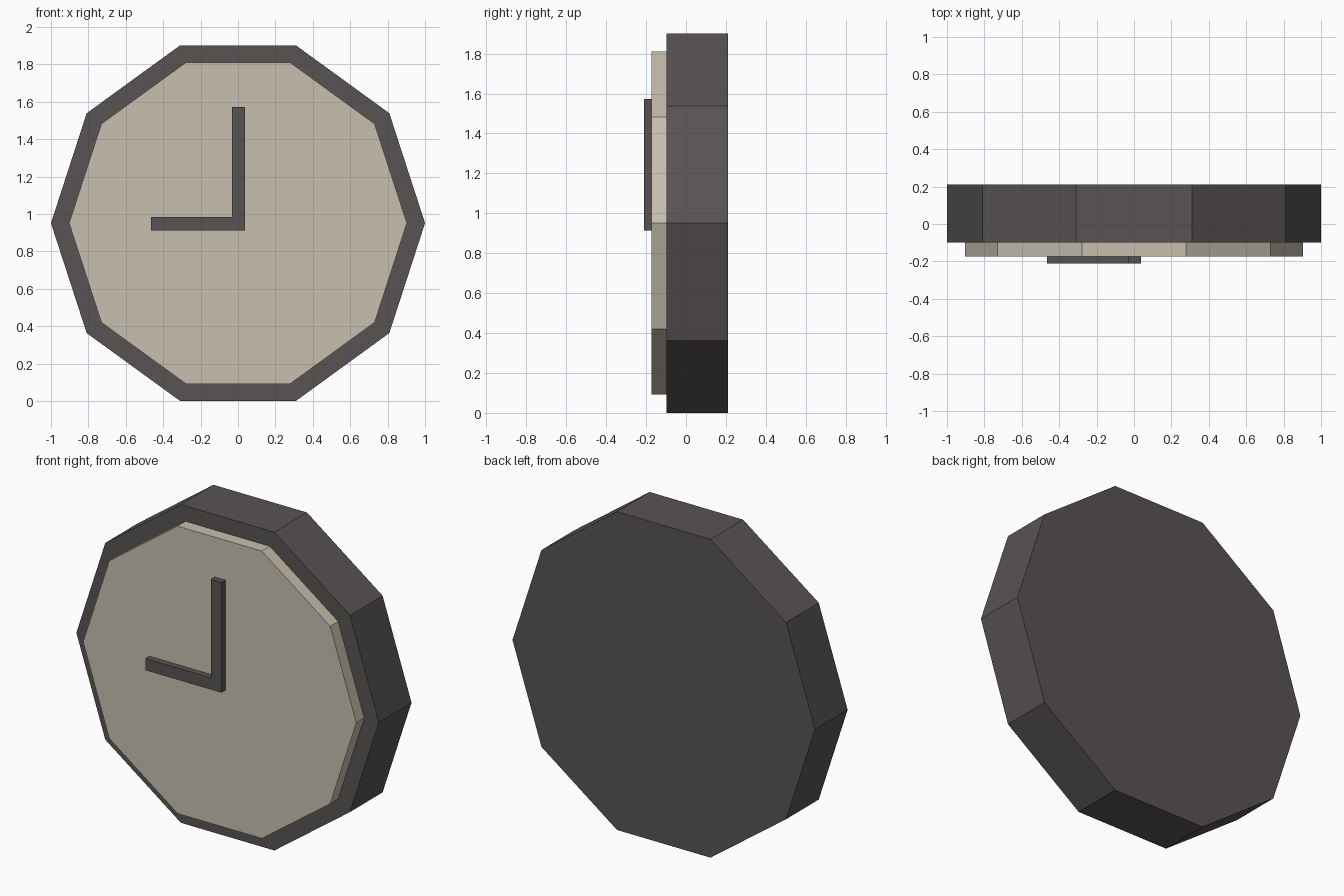
import bpy, bmesh, math

if "Cube" in bpy.data.objects:
    bpy.data.objects.remove(bpy.data.objects["Cube"])

CZ = math.sin(math.radians(72))  # centre height of the unit decagon


def material(name, rgb):
    m = bpy.data.materials.new(name)
    m.diffuse_color = (*rgb, 1.0)
    m.use_nodes = True
    m.node_tree.nodes["Principled BSDF"].inputs["Base Color"].default_value = m.diffuse_color
    return m


def prism(name, profile, y0, y1, mat):
    """Extrude an x/z profile from y0 (front) to y1 (back)."""
    bm = bmesh.new()
    face = bm.faces.new([bm.verts.new((x, y0, z)) for x, z in profile])
    ext = bmesh.ops.extrude_face_region(bm, geom=[face], use_keep_orig=True)
    for v in ext["geom"]:
        if isinstance(v, bmesh.types.BMVert):
            v.co.y = y1
    bmesh.ops.recalc_face_normals(bm, faces=bm.faces[:])
    mesh = bpy.data.meshes.new(name)
    bm.to_mesh(mesh)
    bm.free()
    mesh.materials.append(mat)
    obj = bpy.data.objects.new(name, mesh)
    bpy.context.collection.objects.link(obj)
    return obj


def decagon(r):
    return [(r * math.cos(math.radians(36 * i)),
             CZ + r * math.sin(math.radians(36 * i))) for i in range(10)]


dark = material("dark_grey", (0.098, 0.088, 0.086))
cream = material("cream", (0.58, 0.525, 0.43))

# Ten-sided case and raised dial
prism("clock_case", decagon(1.0), -0.098, 0.21, dark)
prism("clock_dial", decagon(0.903), -0.173, -0.098, cream)

# Hour and minute hands joined at the centre as one L shape
prism("clock_hands",
      [(-0.465, 0.913), (0.037, 0.913), (0.037, 1.572),
       (-0.033, 1.572), (-0.033, 0.983), (-0.465, 0.983)],
      -0.21, -0.173, dark)
